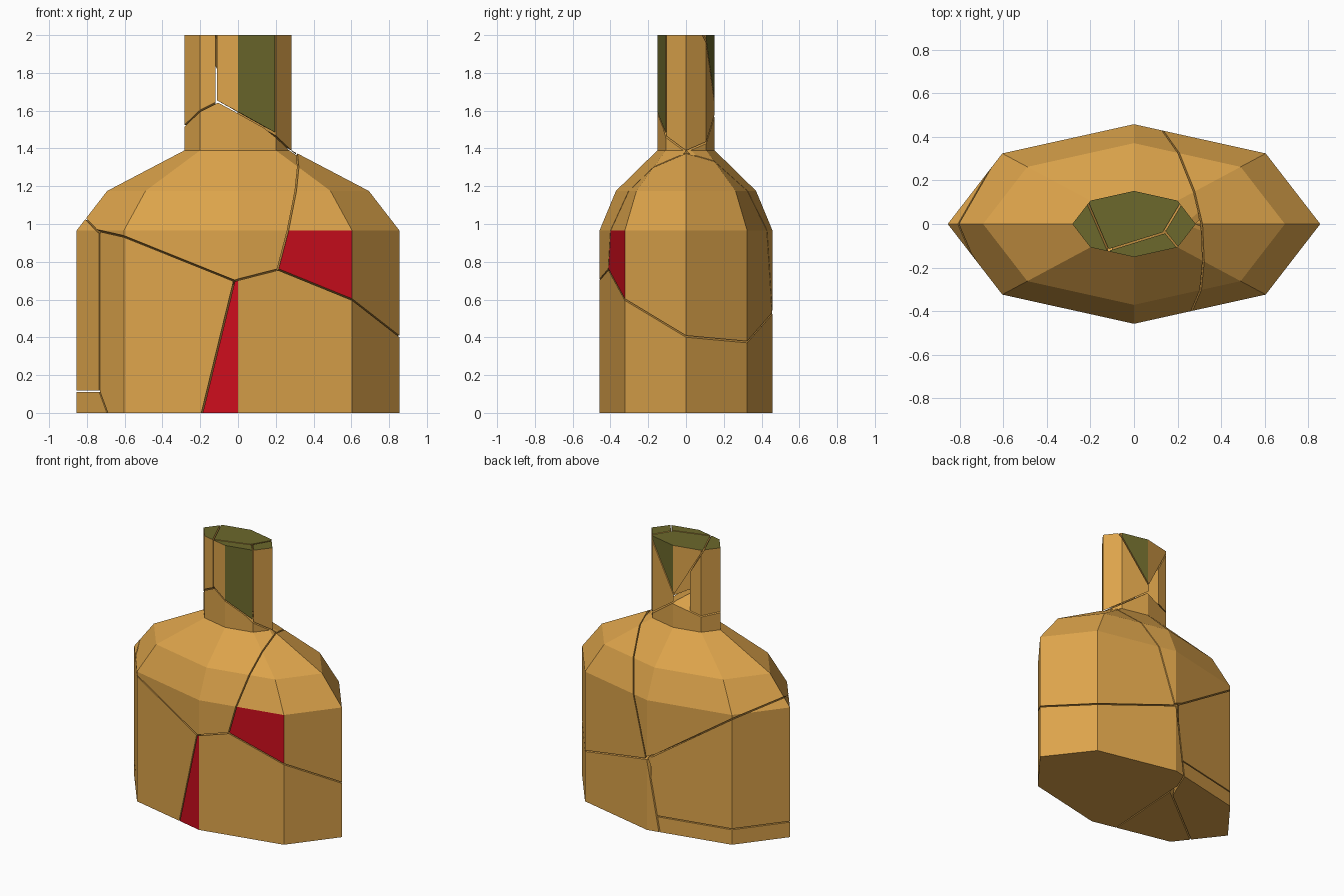
import bpy, bmesh, math
from mathutils import Vector

if "Cube" in bpy.data.objects:
    bpy.data.objects.remove(bpy.data.objects["Cube"])


def material(name, rgb):
    m = bpy.data.materials.new(name)
    m.diffuse_color = (*rgb, 1)
    m.use_nodes = True
    m.node_tree.nodes["Principled BSDF"].inputs["Base Color"].default_value = m.diffuse_color
    return m


MATS = [material("amber_glass", (0.72, 0.37, 0.07)),
        material("red_label", (0.60, 0.004, 0.012)),
        material("olive_foil", (0.15, 0.14, 0.025))]
GAP = 0.004


# Fracture planes, stored as (normal, distance)
def zp(a, b, c):      # z = a + b*x + c*y
    return Vector((-b, -c, 1)), a


def xp(a, b, c):      # x = a + b*y + c*z
    return Vector((1, -b, -c)), a


def yp(a, b, c=0):    # y = a + b*x + c*z
    return Vector((-b, 1, -c)), a


P = {
    "front_left_top": zp(0.617, -0.438, -0.163),
    "back_left_top": zp(0.461, -0.703, 0.15),
    "right_base_top": zp(0.687, -0.33, -0.347),
    "mid_base_top": zp(0.618, 0.298, -0.19),
    "shoulder_split": xp(-0.06, -0.16, 0.27),
    "front_split": xp(-0.164, 0.063, 0.247),
    "back_split": xp(-0.273, 0.42, 0.15),
    "left_split": yp(0.47, 0.857),
    "left_foot_split": yp(0.333, 0.787, 0.77),
    "foot_top": zp(0.115, 0, 0),
    "neck_left_base": zp(1.634, 0.4, -0.426),
    "neck_front_base": zp(1.585, -0.55, -0.03),
    "neck_right_base": zp(1.599, -0.76, -0.15),
    "neck_left_split": xp(1.057, -0.43, -0.614),
    "neck_front_left": xp(-0.115, 0, 0),
    "neck_right_split": xp(-1.26, 0.6, 0.71),
    "neck_front_back": yp(-0.083, 0.31),
    "neck_front_right": xp(0.113, -0.81, 0),
}

# Each shard: planes it lies above (+) or below (-)
SHARDS = {
    "front_left_base": "-front_left_top -front_split -left_split -left_foot_split",
    "back_left_wall": "-back_left_top +left_split +foot_top -back_split",
    "back_left_foot": "-foot_top +left_foot_split -back_split",
    "right_base": "-right_base_top -mid_base_top +front_split +back_split",
    "shoulder": "+front_left_top +back_left_top +mid_base_top -shoulder_split "
                "-neck_left_base -neck_front_base -neck_right_base",
    "right_shoulder": "+right_base_top +shoulder_split",
    "neck_left": "+neck_left_base -neck_left_split -neck_front_left",
    "neck_front": "+neck_front_base -neck_front_back +neck_front_left -neck_front_right",
    "neck_back": "+neck_front_base +neck_left_split -neck_right_split +neck_front_back",
    "neck_right": "+neck_right_base +neck_right_split +neck_front_right -shoulder_split",
}


# Flattened eight-sided bottle
def bottle():
    bm = bmesh.new()
    rings = []
    for r, z in ((1, 0), (1, 0.965), (0.81, 1.175), (0.331, 1.39), (0.331, 2)):
        rings.append([bm.verts.new((0.855 * r * math.cos(k * math.pi / 4),
                                    0.458 * r * math.sin(k * math.pi / 4), z))
                      for k in range(8)])
    for lo, hi in zip(rings, rings[1:]):
        for k in range(8):
            n = (k + 1) % 8
            bm.faces.new((lo[k], lo[n], hi[n], hi[k]))
    bm.faces.new(rings[0][::-1])
    bm.faces.new(rings[-1])
    return bm


# Coloured patches of label and foil
def colour(name, f):
    c, n = f.calc_center_median(), f.normal
    if n.z > 0.9 and c.z > 1.99:
        return 2
    outer = abs(n.z) < 0.01 and abs(n.y) > 0.9
    front = outer and n.y < 0 and c.y < -0.1
    wall = front and c.y < -0.3
    if name == "right_base" and wall and -0.3 < c.x < 0 and n.x < 0:
        return 1
    if name == "right_shoulder" and wall and n.x > 0:
        return 1
    if name == "neck_front" and front and n.x > 0:
        return 2
    if name == "neck_back" and outer and n.y > 0 and n.x > 0 and c.y > 0.1:
        return 2
    return 0


# Cut every shard out of the bottle, leaving hairline gaps
for name, cuts in SHARDS.items():
    bm = bottle()
    for cut in cuts.split():
        n, d = P[cut[1:]]
        d, n = d / n.length, n.normalized()
        keep_above = cut[0] == "+"
        co = n * (d + (GAP if keep_above else -GAP))
        bmesh.ops.bisect_plane(bm, geom=bm.verts[:] + bm.edges[:] + bm.faces[:],
                               dist=1e-5, plane_co=co, plane_no=n,
                               clear_inner=keep_above, clear_outer=not keep_above)
        rim = [e for e in bm.edges if e.is_boundary]
        if rim:
            bmesh.ops.holes_fill(bm, edges=rim, sides=0)
    bmesh.ops.recalc_face_normals(bm, faces=bm.faces[:])
    bm.normal_update()
    for f in bm.faces:
        f.material_index = colour(name, f)
    me = bpy.data.meshes.new(name)
    bm.to_mesh(me)
    bm.free()
    for m in MATS:
        me.materials.append(m)
    bpy.context.collection.objects.link(bpy.data.objects.new(name, me))
